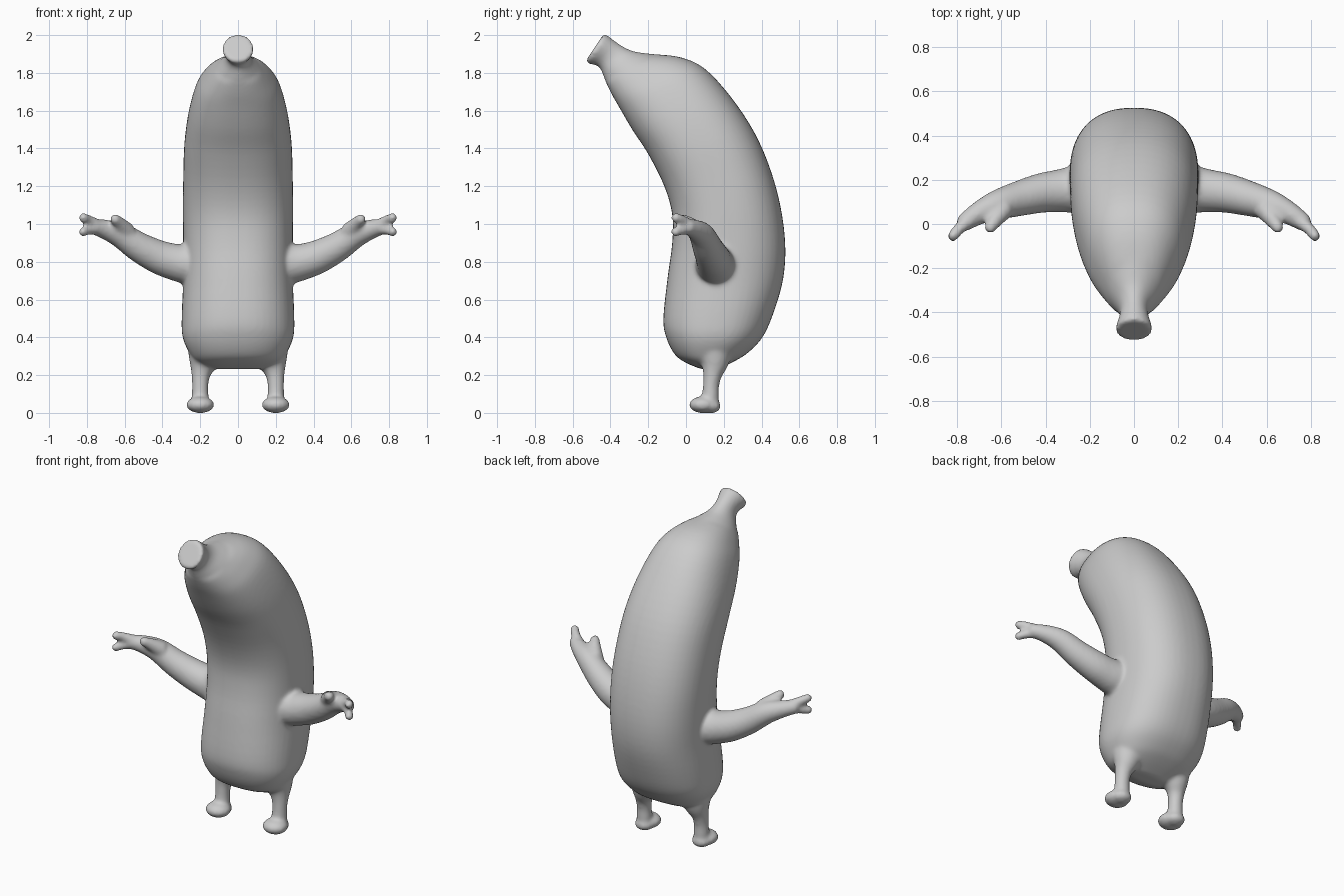
import bpy, bmesh
from math import cos, sin, pi, copysign
from mathutils import Vector, Matrix

bm = bmesh.new()


def spline(rows, steps):
    """Catmull-Rom resampling of rows of numbers."""
    out = []
    for i in range(len(rows) - 1):
        p = [rows[max(0, min(len(rows) - 1, i + k))] for k in (-1, 0, 1, 2)]
        for s in range(steps):
            t = s / steps
            out.append([0.5 * (2 * b + (c - a) * t + (2 * a - 5 * b + 4 * c - d) * t * t
                               + (3 * b - a - 3 * c + d) * t ** 3) for a, b, c, d in zip(*p)])
    return out + [list(rows[-1])]


def loft(rings):
    loops = [[bm.verts.new(p) for p in ring] for ring in rings]
    n = len(loops[0])
    for a, b in zip(loops, loops[1:]):
        for i in range(n):
            bm.faces.new((a[i], a[(i + 1) % n], b[(i + 1) % n], b[i]))
    bm.faces.new(loops[0][::-1])
    bm.faces.new(loops[-1])


def oval(center, u, v, power=2.0, n=48):
    e = 2 / power
    f = lambda c: copysign(abs(c) ** e, c)
    return [center + u * f(cos(2 * pi * i / n)) + v * f(sin(2 * pi * i / n)) for i in range(n)]


def ball(center, size):
    m = Matrix.Translation(center) @ Matrix.Diagonal((*size, 1))
    bmesh.ops.create_uvsphere(bm, u_segments=24, v_segments=16, radius=1, matrix=m)


def limb(points, side):
    """Round tapered tube through (x, y, z, radius) with a ball tip."""
    path = spline(points, 5)
    pos = [Vector((p[0] * side, p[1], p[2])) for p in path]
    rings = []
    for i, c in enumerate(pos):
        t = (pos[min(i + 1, len(pos) - 1)] - pos[max(i - 1, 0)]).normalized()
        u = t.cross(Vector((0.3 * side, 1, 0))).normalized()
        rings.append(oval(c, u * path[i][3], t.cross(u) * path[i][3], n=20))
    loft(rings)
    ball(pos[-1], [path[-1][3]] * 3)


# Curved body and stem: front y, front z, back y, back z, half width
body = [
    (0.08, 0.232, 0.17, 0.232, 0.13), (0.0, 0.265, 0.26, 0.275, 0.215),
    (-0.06, 0.31, 0.33, 0.32, 0.255), (-0.105, 0.40, 0.405, 0.40, 0.293),
    (-0.12, 0.50, 0.46, 0.52, 0.298), (-0.097, 0.72, 0.513, 0.70, 0.29),
    (-0.073, 0.90, 0.526, 0.88, 0.29), (-0.073, 1.05, 0.503, 1.08, 0.292),
    (-0.115, 1.20, 0.45, 1.28, 0.29), (-0.20, 1.37, 0.365, 1.48, 0.284),
    (-0.285, 1.50, 0.24, 1.67, 0.262), (-0.355, 1.62, 0.10, 1.822, 0.222),
    (-0.395, 1.69, -0.03, 1.883, 0.172), (-0.428, 1.76, -0.18, 1.90, 0.115),
    (-0.45, 1.815, -0.28, 1.915, 0.074), (-0.475, 1.84, -0.35, 1.95, 0.064),
    (-0.52, 1.85, -0.42, 2.0, 0.082), (-0.53, 1.865, -0.44, 2.0, 0.08),
]
rings = []
for fy, fz, by, bz, w in spline(body, 4):
    front, back = Vector((0, fy, fz)), Vector((0, by, bz))
    power = 2.0 if fz > 1.75 else 2.35
    rings.append(oval((front + back) / 2, Vector((w, 0, 0)), (back - front) / 2, power))
loft(rings)

for side in (1, -1):
    # Arm, thumb and two fingers
    limb([(0.20, 0.16, 0.785, 0.12), (0.28, 0.155, 0.79, 0.107), (0.34, 0.15, 0.80, 0.097),
          (0.42, 0.14, 0.825, 0.09), (0.52, 0.115, 0.875, 0.08), (0.62, 0.085, 0.94, 0.068),
          (0.70, 0.05, 0.97, 0.053), (0.76, 0.012, 0.985, 0.042)], side)
    limb([(0.59, 0.07, 0.96, 0.05), (0.63, 0.015, 1.005, 0.035), (0.65, -0.015, 1.025, 0.028)], side)
    limb([(0.74, 0.02, 0.99, 0.035), (0.79, -0.02, 1.02, 0.027), (0.818, -0.053, 1.033, 0.026)], side)
    limb([(0.74, 0.02, 0.98, 0.035), (0.79, -0.02, 0.968, 0.026), (0.82, -0.055, 0.958, 0.025)], side)
    # Leg with flared top
    limb([(0.17, 0.15, 0.33, 0.10), (0.185, 0.15, 0.26, 0.074), (0.197, 0.14, 0.20, 0.05),
          (0.20, 0.132, 0.14, 0.043), (0.20, 0.13, 0.09, 0.045), (0.20, 0.13, 0.05, 0.044)], side)
    # Foot
    ball((0.2 * side, 0.088, 0.043), (0.075, 0.072, 0.044))
    ball((0.2 * side, 0.13, 0.035), (0.058, 0.055, 0.037))

bmesh.ops.recalc_face_normals(bm, faces=bm.faces[:])
mesh = bpy.data.meshes.new("fruit_figure")
bm.to_mesh(mesh)
bm.free()
figure = bpy.data.objects.new("fruit_figure", mesh)
bpy.context.collection.objects.link(figure)

# Melt the parts into one soft skin
remesh = figure.modifiers.new("melt", 'REMESH')
remesh.mode = 'VOXEL'
remesh.voxel_size = 0.011
remesh.use_smooth_shade = True
soften = figure.modifiers.new("soften", 'SMOOTH')
soften.factor = 0.5
soften.iterations = 8
